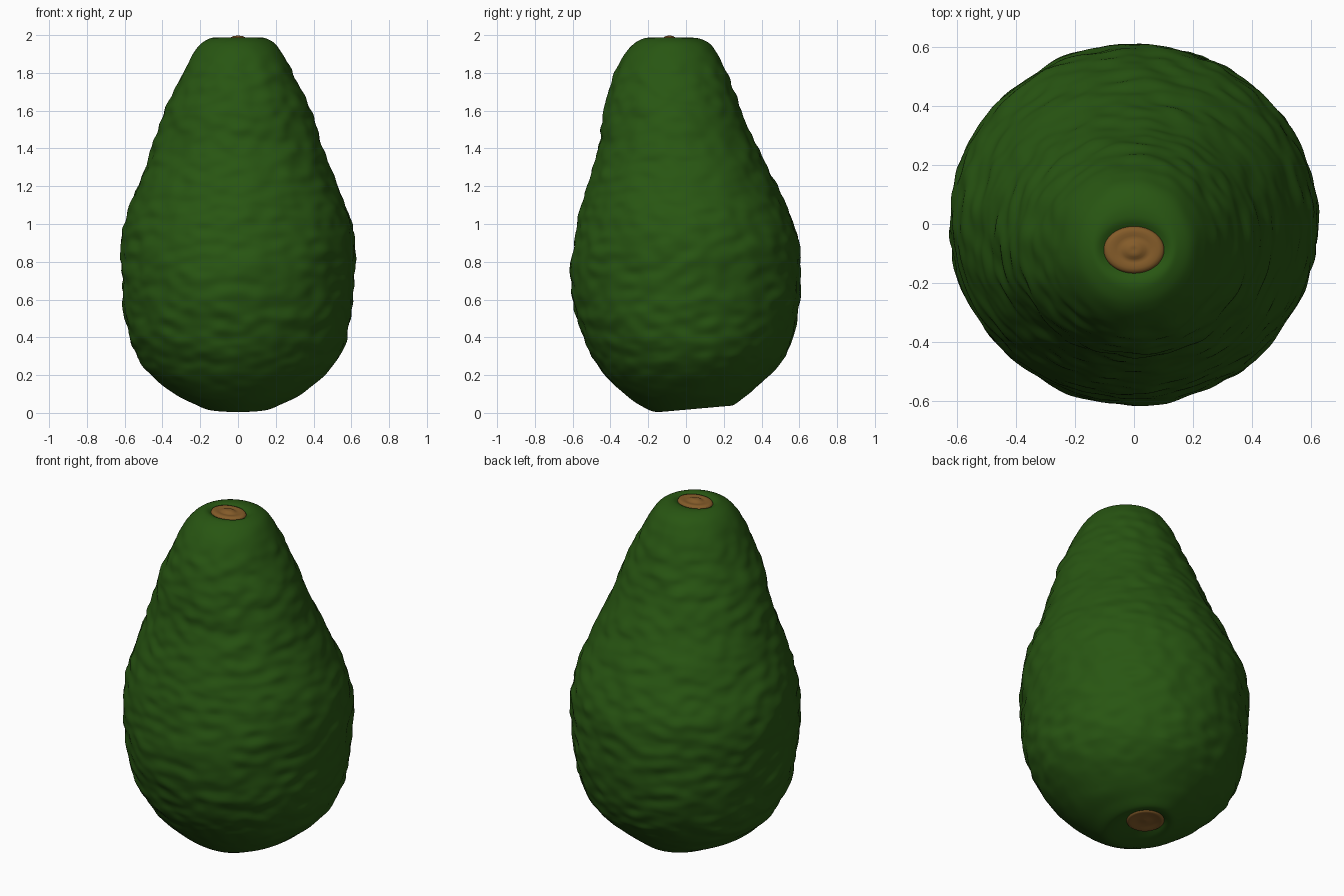
import bpy, bmesh, math
from mathutils import Vector, noise

if "Cube" in bpy.data.objects:
    bpy.data.objects.remove(bpy.data.objects["Cube"])

SEG = 180

# Skin rings: z, half width in x, front y, back y
SKIN = [
    (0.020, 0.10, 0.00, 0.19), (0.008, 0.13, -0.08, 0.22), (0.008, 0.17, -0.16, 0.25),
    (0.035, 0.23, -0.22, 0.29), (0.09, 0.335, -0.30, 0.355), (0.20, 0.465, -0.42, 0.46),
    (0.30, 0.535, -0.495, 0.525), (0.40, 0.575, -0.545, 0.565), (0.55, 0.602, -0.592, 0.597),
    (0.70, 0.613, -0.608, 0.608), (0.86, 0.622, -0.598, 0.602), (1.00, 0.602, -0.572, 0.570),
    (1.20, 0.530, -0.522, 0.480), (1.40, 0.455, -0.465, 0.380), (1.60, 0.385, -0.432, 0.293),
    (1.70, 0.342, -0.410, 0.255), (1.80, 0.292, -0.375, 0.215), (1.90, 0.237, -0.325, 0.168),
    (1.955, 0.195, -0.275, 0.125), (1.982, 0.15, -0.225, 0.07), (1.985, 0.125, -0.19, 0.02),
    (1.972, 0.10, -0.165, -0.01),
]
STEM = [(1.970, 0.103, -0.168, -0.007), (1.984, 0.096, -0.16, -0.014), (1.987, 0.07, -0.14, -0.03),
        (1.984, 0.05, -0.125, -0.05), (1.996, 0.02, -0.105, -0.07), (1.996, 0.004, -0.09, -0.082)]
SCAR = [(0.022, 0.105, -0.005, 0.195), (0.010, 0.096, 0.005, 0.185), (0.014, 0.07, 0.03, 0.165),
        (0.018, 0.04, 0.06, 0.135), (0.014, 0.004, 0.096, 0.104)]


def material(name, colour):
    m = bpy.data.materials.new(name)
    m.diffuse_color = (*colour, 1)
    m.use_nodes = True
    m.node_tree.nodes["Principled BSDF"].inputs["Base Color"].default_value = m.diffuse_color
    return m


def smooth_rows(rows, steps):
    """Catmull-Rom interpolation of the ring table."""
    out = []
    for i in range(len(rows) - 1):
        p = [Vector(rows[max(0, min(len(rows) - 1, i + k))]) for k in (-1, 0, 1, 2)]
        n = max(2, round(steps * (p[2] - p[1]).length))
        for s in range(n):
            t = s / n
            m1, m2 = (p[2] - p[0]) / 2, (p[3] - p[1]) / 2
            out.append(p[1] * (2*t**3 - 3*t**2 + 1) + m1 * (t**3 - 2*t**2 + t)
                       + p[2] * (3*t**2 - 2*t**3) + m2 * (t**3 - t**2))
    return out + [Vector(rows[-1])]


def bump(p, n):
    """Pebbly, sideways-stretched skin relief that fades at the two ends."""
    fade = min(1, max(0, (p.z - 0.02) / 0.25)) * min(1, max(0, (1.99 - p.z) / 0.2))
    fine = noise.noise(Vector((p.x * 11, p.y * 11, p.z * 17)))
    broad = noise.noise(Vector((p.x * 5 + 9, p.y * 5, p.z * 6)))
    return p + n * fade * (0.011 * fine + 0.008 * broad)


def loft(name, rows, mat, steps, rough=False, cap=False):
    bm = bmesh.new()
    rings = []
    for z, a, yf, yb in smooth_rows(rows, steps):
        cy, b = (yf + yb) / 2, (yb - yf) / 2
        ring = []
        for i in range(SEG):
            t = 2 * math.pi * i / SEG
            n = Vector((math.cos(t), math.sin(t), 0))
            p = Vector((a * n.x, cy + b * n.y, z))
            p.z += 0.09 * (p.y + 0.13) * max(0, 1 - z / 0.3)   # tilted base
            ring.append(bm.verts.new(bump(p, n) if rough else p))
        rings.append(ring)
    for r, s in zip(rings, rings[1:]):
        for i in range(SEG):
            j = (i + 1) % SEG
            bm.faces.new((r[i], r[j], s[j], s[i]))
    if cap:
        bm.faces.new(rings[-1])
    bmesh.ops.recalc_face_normals(bm, faces=bm.faces)
    # Open shells: make sure the normals point outwards
    f = max(bm.faces, key=lambda f: abs(f.calc_center_median().z - 1) if cap
            else f.calc_center_median().x)
    c = f.calc_center_median() - Vector((0, 0, 1))
    if f.normal.dot(c) < 0:
        bmesh.ops.reverse_faces(bm, faces=bm.faces)
    me = bpy.data.meshes.new(name)
    bm.to_mesh(me)
    bm.free()
    me.materials.append(mat)
    me.polygons.foreach_set("use_smooth", [True] * len(me.polygons))
    ob = bpy.data.objects.new(name, me)
    bpy.context.collection.objects.link(ob)
    return ob


green = material("avocado green", (0.021, 0.092, 0.006))
brown = material("stem brown", (0.23, 0.105, 0.022))

loft("skin", SKIN, green, 75, rough=True)
loft("stem_cap", STEM, brown, 60, cap=True)
loft("base_scar", SCAR, brown, 60, cap=True)
